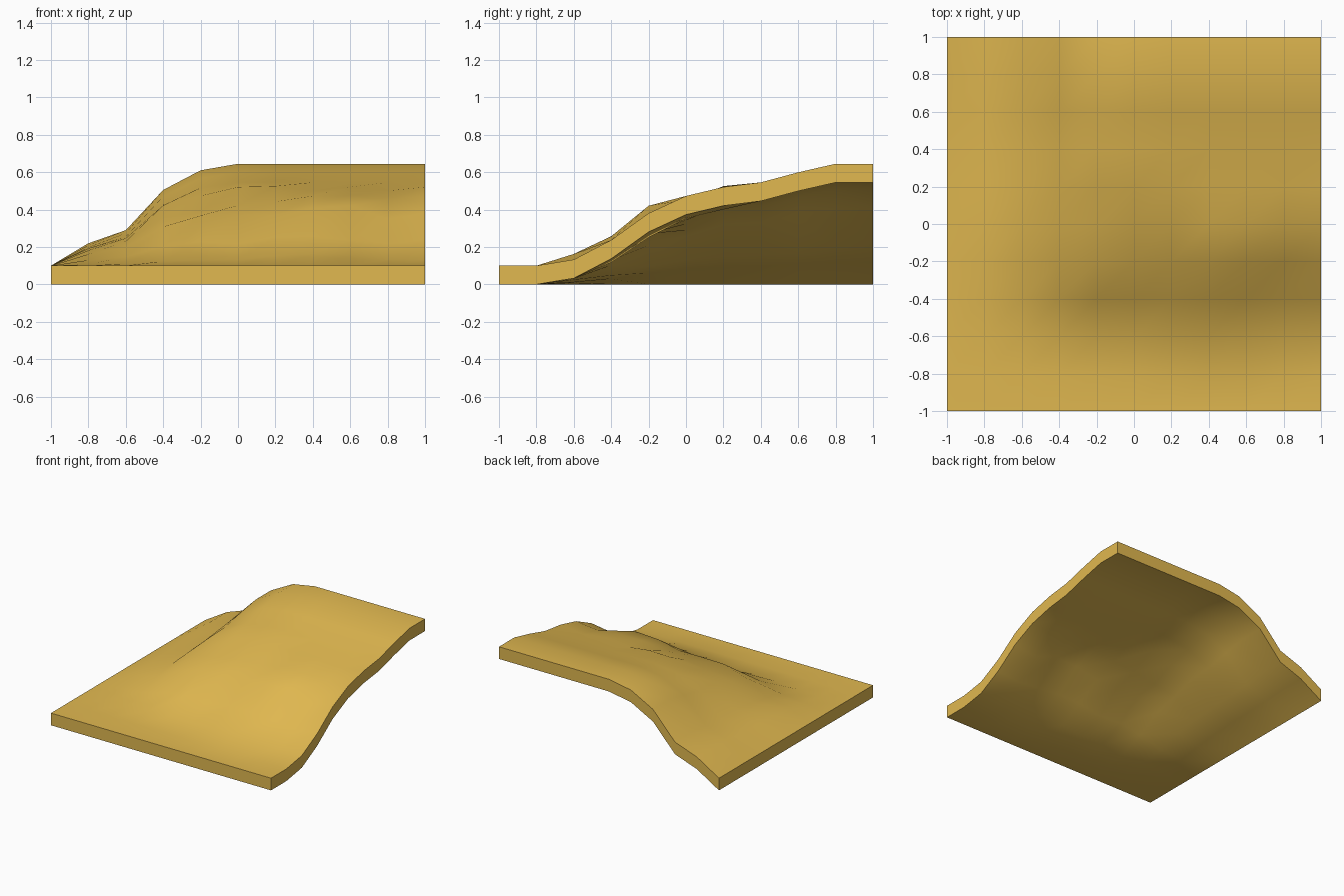
import bpy, bmesh

if "Cube" in bpy.data.objects:
    bpy.data.objects.remove(bpy.data.objects["Cube"])

N = 11
STEP = 0.2
THICK = 0.1

# rise along the back edge (left to right) and right edge (front to back)
back_rise = [0, .12, .19, .405, .51, .545, .545, .545, .545, .545, .545]
side_rise = [0, 0, .033, .138, .282, .375, .423, .448, .502, .548, .548]

# small wind-blown bumps, keyed by (column, row)
bumps = {(7, 2): .03, (6, 2): .02, (8, 2): .03, (7, 3): .02, (6, 3): .015,
         (7, 4): .03, (8, 4): .04, (6, 4): -.01, (5, 4): -.01, (4, 4): .005,
         (5, 5): -.05, (4, 5): -.06, (6, 5): -.03, (9, 3): -.02, (9, 4): -.03,
         (9, 5): -.02, (3, 6): .01, (6, 6): .005, (7, 6): -.02, (9, 6): -.02,
         (5, 3): -.02, (3, 5): -.02, (4, 6): -.02}


def height(i, j):
    return back_rise[i] * side_rise[j] / .548 + bumps.get((i, j), 0)


bm = bmesh.new()
# dune surface and matching underside
layers = [[[bm.verts.new((-1 + i * STEP, -1 + j * STEP, height(i, j) + base))
            for j in range(N)] for i in range(N)] for base in (0, THICK)]
low, top = layers
for i in range(N - 1):
    for j in range(N - 1):
        cell = [(i, j), (i + 1, j), (i + 1, j + 1), (i, j + 1)]
        bm.faces.new([top[a][b] for a, b in cell])
        bm.faces.new([low[a][b] for a, b in reversed(cell)])

# rim walls around the slab
rim = ([(i, 0) for i in range(N - 1)] + [(N - 1, j) for j in range(N - 1)]
       + [(i, N - 1) for i in range(N - 1, 0, -1)] + [(0, j) for j in range(N - 1, 0, -1)])
for (a, b), (c, d) in zip(rim, rim[1:] + rim[:1]):
    bm.faces.new([low[a][b], low[c][d], top[c][d], top[a][b]])

mesh = bpy.data.meshes.new("sand_dune_slab")
bm.to_mesh(mesh)
bm.free()
dune = bpy.data.objects.new("sand_dune_slab", mesh)
bpy.context.collection.objects.link(dune)

sand = bpy.data.materials.new("sand")
sand.diffuse_color = (.75, .48, .08, 1)
sand.use_nodes = True
sand.node_tree.nodes["Principled BSDF"].inputs["Base Color"].default_value = sand.diffuse_color
mesh.materials.append(sand)

bpy.context.view_layer.objects.active = dune
dune.select_set(True)
bpy.ops.object.shade_smooth_by_angle(angle=.9)
